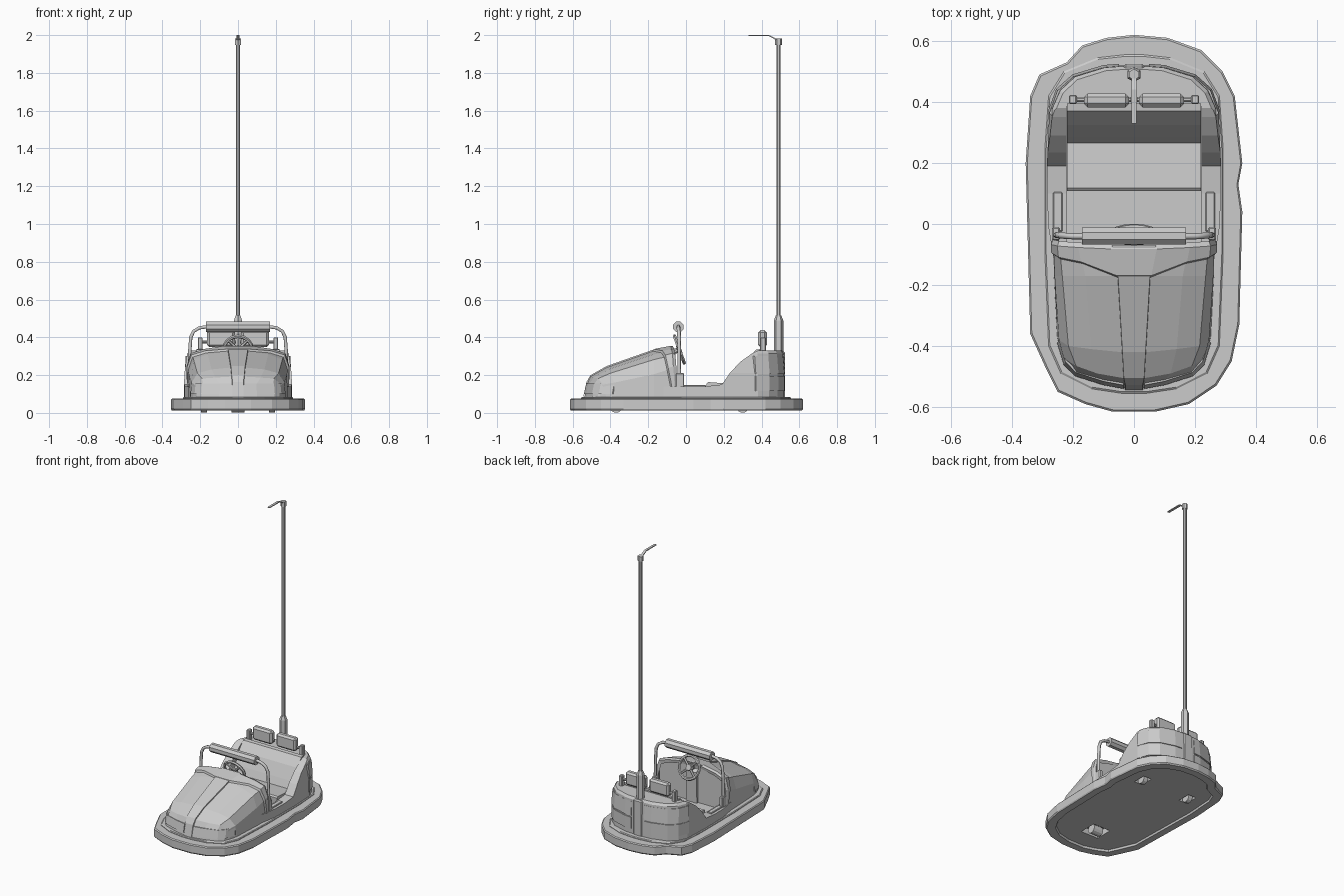
import bpy, bmesh, math
from mathutils import Vector

if "Cube" in bpy.data.objects:
    bpy.data.objects.remove(bpy.data.objects["Cube"])


def mesh(name, verts, faces, bevel=0):
    me = bpy.data.meshes.new(name)
    me.from_pydata([tuple(v) for v in verts], [], faces)
    bm = bmesh.new()
    bm.from_mesh(me)
    bmesh.ops.remove_doubles(bm, verts=bm.verts, dist=1e-5)
    bmesh.ops.recalc_face_normals(bm, faces=bm.faces)
    if bevel:
        bmesh.ops.bevel(bm, geom=bm.edges[:], offset=bevel, segments=1, affect='EDGES')
    bm.to_mesh(me)
    bm.free()
    ob = bpy.data.objects.new(name, me)
    bpy.context.collection.objects.link(ob)
    return ob


def loft(name, rings, closed=True, bevel=0):
    """Skin a list of equal-length rings; closed rings get end caps."""
    n = len(rings[0])
    verts = [p for r in rings for p in r]
    faces = []
    for i in range(len(rings) - 1):
        for j in range(n if closed else n - 1):
            k = (j + 1) % n
            faces.append((i*n + j, i*n + k, (i+1)*n + k, (i+1)*n + j))
    if closed:
        faces += [tuple(range(n)), tuple(range((len(rings)-1)*n, len(rings)*n))]
    return mesh(name, verts, faces, bevel)


def both(half):
    """Mirror a half section across x = 0."""
    return half + [(-p[0],) + tuple(p[1:]) for p in reversed(half)]


def plan(pts, z, sx=1, sy=1):
    return [(x*sx, y*sy, z) for x, y in pts]


def prism_x(name, prof, w, bevel=0):
    return loft(name, [[(s*w, y, z) for y, z in prof] for s in (-1, 1)], bevel=bevel)


def box(name, c, s, bevel=0):
    x, y, z = c
    a, b, h = (v/2 for v in s)
    q = [(-a, -b), (a, -b), (a, b), (-a, b)]
    return loft(name, [[(x+u, y+v, z+d) for u, v in q] for d in (-h, h)], bevel=bevel)


def rod(name, p0, p1, r, n=8, r2=None):
    p0, p1 = Vector(p0), Vector(p1)
    rot = (p1 - p0).to_track_quat('Z', 'Y')
    ring = lambda p, rr: [p + rot @ Vector((rr*math.cos(2*math.pi*(i+.5)/n),
                                            rr*math.sin(2*math.pi*(i+.5)/n), 0)) for i in range(n)]
    return loft(name, [ring(p0, r), ring(p1, r if r2 is None else r2)])


def tube(name, pts, r):
    cu = bpy.data.curves.new(name, 'CURVE')
    cu.dimensions = '3D'
    cu.bevel_depth, cu.bevel_resolution, cu.use_fill_caps = r, 1, True
    sp = cu.splines.new('POLY')
    sp.points.add(len(pts) - 1)
    for p, co in zip(sp.points, pts):
        p.co = (*co, 1)
    ob = bpy.data.objects.new(name, cu)
    bpy.context.collection.objects.link(ob)
    return ob


def cut(ob, cutter):
    m = ob.modifiers.new('cut', 'BOOLEAN')
    m.operation, m.solver, m.object = 'DIFFERENCE', 'EXACT', cutter
    cutter.hide_render = True
    bpy.context.view_layer.objects.active = ob
    bpy.ops.object.modifier_apply(modifier=m.name)
    bpy.data.objects.remove(cutter)


def strip(name, pts, z0, z1, side, lean=0.0, t=0.012):
    """Raised panel wrapping along a plan path."""
    rings = []
    for x, y in pts:
        d = Vector((x, y, 0)).normalized()
        o = Vector((x*side, y, 0))
        d.x *= side
        rings.append([o + d*a + Vector((0, 0, z)) for a, z in
                      ((-t, z0), (0, z0), (-lean, z1), (-lean - t, z1))])
    return loft(name, rings)


# dented rubber bumper with recessed underside
outline = [(0, .62), (.11, .61), (.22, .57), (.29, .5), (.33, .42), (.355, .2), (.342, .13),
           (.355, .04), (.345, -.33), (.32, -.45), (.27, -.53), (.18, -.59), (.07, -.615),
           (-.07, -.615), (-.16, -.59), (-.25, -.55), (-.29, -.47), (-.34, -.36), (-.355, .2),
           (-.34, .42), (-.31, .49), (-.22, .53), (-.17, .585), (-.09, .61)]
bumper = loft('bumper', [plan(outline, .025, .84, .9), plan(outline, .012, .85, .91),
                         plan(outline, .012, .985, .99), plan(outline, .02), plan(outline, .07),
                         plan(outline, .076, .985, .99)])

# wheels in wells under the floor
for name, x, y, w, sx, sy in (('front_wheel', 0, -.37, .07, .13, .12),
                              ('rear_wheel_left', -.18, .3, .03, .06, .09),
                              ('rear_wheel_right', .18, .3, .03, .06, .09)):
    cut(bumper, box('well_cutter', (x, y, .025), (sx, sy, .08)))
    rod(name, (x - w/2, y, .031), (x + w/2, y, .031), .031, 12)

# base flange under the body
flange = both([(.29, -.3), (.292, .25), (.28, .42), (.23, .5), (.12, .545), (.03, .555)])
flange = flange + list(reversed(both([(.28, -.4), (.24, -.49), (.14, -.54), (.04, -.555)])))[::1]
half = [(.04, -.555), (.14, -.54), (.24, -.49), (.28, -.4), (.292, -.1),
        (.292, .25), (.28, .42), (.23, .5), (.12, .545), (.03, .555)]
loft('base_flange', [plan(both(half), .07), plan(both(half), .08), plan(both(half), .084, .985, .99)])

# rear tub: cut by the side opening and the cockpit
rear = both([(.262, -.12), (.282, .0), (.285, .2), (.277, .38), (.25, .44), (.2, .485),
             (.1, .515), (.03, .52)])
tub = loft('rear_body', [plan(rear, .075), plan(rear, .21), plan(rear, .315, .965, .995),
                         plan(rear, .33, .93, .975)])
cut(tub, prism_x('side_cutter', [(-.3, .14), (.1, .14), (.19, .15), (.235, .215), (.29, .272),
                                 (.35, .315), (.39, .335), (.39, .6), (-.3, .6)], .5))
cut(tub, prism_x('cockpit_cutter', [(-.3, .09), (.385, .09), (.385, .5), (-.3, .5)], .222))

# bench seat
prism_x('seat', [(.11, .085), (.108, .155), (.118, .163), (.265, .152), (.285, .2), (.325, .28),
                 (.37, .335), (.395, .338), (.395, .085)], .22)

# front hood
S = [[(.262, -.045, .075), (.265, -.055, .24), (.245, -.06, .308), (.18, -.065, .33), (.075, -.07, .347)],
     [(.262, -.17, .075), (.26, -.17, .205), (.235, -.17, .282), (.16, -.17, .31), (.055, -.17, .328)],
     [(.252, -.37, .075), (.246, -.38, .16), (.215, -.4, .21), (.14, -.41, .23), (.04, -.42, .24)],
     [(.24, -.42, .075), (.23, -.44, .15), (.19, -.465, .182), (.12, -.49, .187), (.035, -.505, .192)],
     [(.228, -.45, .075), (.218, -.462, .12), (.188, -.485, .155), (.1, -.51, .155), (.03, -.522, .155)],
     [(.228, -.45, .075), (.222, -.47, .075), (.195, -.495, .075), (.1, -.527, .075), (.03, -.54, .075)]]
loft('hood', [both(s) for s in S], closed=False)

# raised centre ridge on the hood
ridge = [[(s[4][0]*k, s[4][1] - (.005 if i > 3 else 0), s[4][2] + d) for k, d in ((1, -.01), (.95, .008))]
         for i, s in enumerate(S[:5])]
ridge.append([(.03, -.543, .08), (.028, -.545, .08)])
loft('hood_ridge', [both(r) for r in ridge])

# cowl band over the rear of the hood
front_y = (-.07, -.1, -.115, -.13, -.175)


def cowl_ring(f, k, dz):
    out = []
    for (x, y, z), (x2, y2, z2), fy in zip(S[0], S[1], front_y):
        t = (f(y, fy) - y) / (y2 - y)
        out.append((max(x + (x2 - x)*t, 0)*k, f(y, fy), z + (z2 - z)*t + dz))
    return both(out)


loft('dash_cowl', [cowl_ring(lambda y, fy: fy, 1.0, 0), cowl_ring(lambda y, fy: fy + .006, 1.03, .01),
                   cowl_ring(lambda y, fy: y - .012, 1.03, .01), cowl_ring(lambda y, fy: y + .004, 1.0, 0),
                   cowl_ring(lambda y, fy: y, .93, -.018)], closed=False)

# dashboard wall and steering support
dash = [(x*.96, z - (.01 if z > .1 else 0)) for x, y, z in both(S[0])]
loft('dashboard', [[(x, -.09, z) for x, z in dash], [(x, -.075, z) for x, z in dash]])
prism_x('steering_support', [(-.09, .085), (-.06, .085), (-.055, .3), (-.09, .33)], .04)

# steering wheel
c, ax = Vector((0, -.035, .335)), Vector((0, .94, .34)).normalized()
rot = ax.to_track_quat('Z', 'Y')
bpy.ops.mesh.primitive_torus_add(major_radius=.075, minor_radius=.01, major_segments=16,
                                 minor_segments=6, location=c, rotation=rot.to_euler())
bpy.context.object.name = 'steering_wheel'
rod('steering_hub', c - ax*.012, c + ax*.01, .026, 8, .02)
rod('steering_column', c - ax*.05, c, .015)
for i in range(4):
    a = math.pi/4 + i*math.pi/2
    rod('steering_spoke', c, c + rot @ Vector((.072*math.cos(a), .072*math.sin(a), 0)), .008, 6)

# padded safety bar
rod('bar_pad', (-.17, -.04, .455), (.17, -.04, .455), .03, 8)
for s, n in ((-1, 'left'), (1, 'right')):
    tube('safety_bar_' + n, [(s*.165, -.04, .456), (s*.205, -.04, .45), (s*.235, -.038, .432),
                             (s*.25, -.036, .4), (s*.255, -.036, .33), (s*.258, -.036, .17)], .01)
    box('bar_bracket_' + n, (s*.256, -.032, .165), (.026, .045, .09), .005)
    box('sill_trim_' + n, (s*.25, .04, .142), (.03, .13, .012), .003)
    # headrests, their rail and end posts
    box('headrest_' + n, (s*.09, .405, .393), (.148, .045, .09), .012)
    rod('headrest_rail_' + n, (s*.01, .408, .375), (s*.2, .408, .375), .009)
    box('headrest_post_' + n, (s*.2, .408, .362), (.026, .03, .075), .004)
    # wrap-around front and rear lights
    strip('headlight_' + n, [(.035, -.54), (.1, -.528), (.195, -.498), (.23, -.462), (.252, -.39)],
          .1, .155, s, .012, .016)
    rl = [(.05, .525), (.1, .521), (.202, .49), (.255, .443), (.282, .37)]
    strip('tail_light_' + n, rl, .115, .195, s)
    strip('rear_panel_' + n, rl, .205, .3, s, .008)

# pole housing, sleeve, pole and contact arm
box('pole_housing', (0, .5, .2), (.07, .05, .25), .008)
rod('pole_sleeve', (0, .49, .08), (0, .49, .49), .025, 6)
rod('pole_collar', (0, .49, .49), (0, .49, .515), .025, 6, .015)
rod('pole', (0, .49, .5), (0, .49, 1.97), .0125, 8)
rod('pole_cap', (0, .49, 1.948), (0, .49, 1.982), .018, 6)
prism_x('contact_arm', [(.48, 1.972), (.44, 1.994), (.33, 1.995), (.33, 2.0), (.44, 2.0),
                        (.48, 1.98)], .008)
